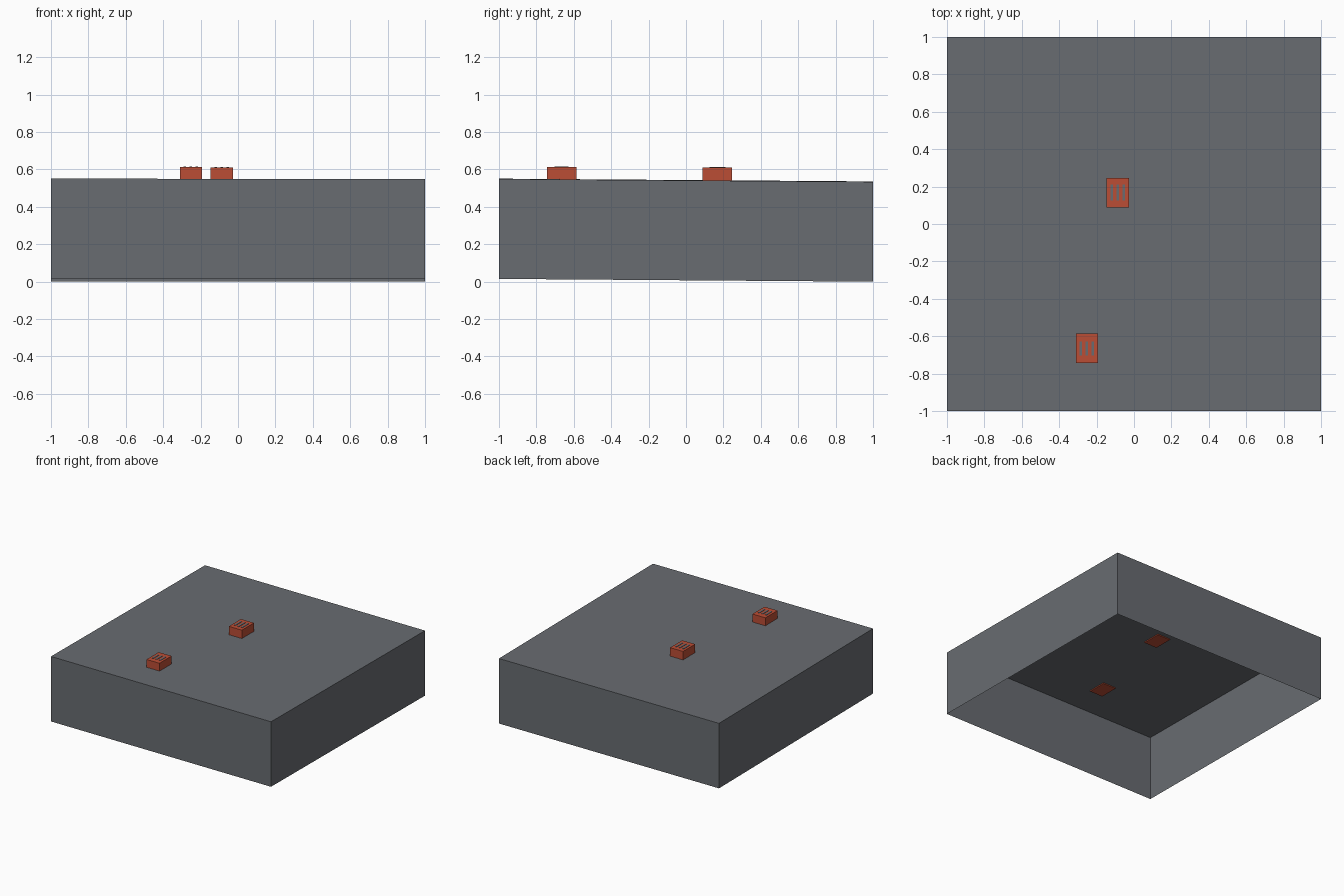
import bpy, bmesh
from mathutils import Vector

if "Cube" in bpy.data.objects:
    bpy.data.objects.remove(bpy.data.objects["Cube"], do_unlink=True)


def material(name, rgb):
    m = bpy.data.materials.new(name)
    m.use_nodes = True
    m.diffuse_color = (*rgb, 1)
    m.node_tree.nodes["Principled BSDF"].inputs["Base Color"].default_value = (*rgb, 1)
    return m


GREY = material("slate grey", (0.14, 0.15, 0.165))
RED = material("brick red", (0.50, 0.075, 0.035))


def finish(bm, name, *mats):
    mesh = bpy.data.meshes.new(name)
    bm.to_mesh(mesh)
    bm.free()
    for m in mats:
        mesh.materials.append(m)
    obj = bpy.data.objects.new(name, mesh)
    bpy.context.collection.objects.link(obj)
    return obj


def ground_height(x, y):
    return 0.542 - 0.0075 * y - 0.001 * x


# Gently sloping slab: a top sheet with skirts, open underneath
bm = bmesh.new()
bmesh.ops.create_grid(bm, x_segments=8, y_segments=8, size=1)
for v in bm.verts:
    v.co.z = ground_height(v.co.x, v.co.y)
rim = [e for e in bm.edges if e.is_boundary]
skirt = bmesh.ops.extrude_edge_only(bm, edges=rim)["geom"]
for v in skirt:
    if isinstance(v, bmesh.types.BMVert):
        v.co.z -= 0.534
bmesh.ops.recalc_face_normals(bm, faces=bm.faces)
finish(bm, "ground_slab", GREY)


def add_box(bm, center, size, mat):
    made = bmesh.ops.create_cube(bm, size=1)["verts"]
    for v in made:
        v.co = Vector(center) + v.co * Vector(size)
    for f in {f for v in made for f in v.link_faces}:
        f.material_index = mat


# Red boxes with three grey strips on the lid
def crate(name, x, y, top, strip_length):
    bm = bmesh.new()
    low = ground_height(x, y) - 0.008
    add_box(bm, (x, y, (low + top) / 2), (0.118, 0.157, top - low), 0)
    for i in (-1, 0, 1):
        add_box(bm, (x + i * 0.032, y, top), (0.014, strip_length, 0.006), 1)
    finish(bm, name, RED, GREY)


crate("front_crate", -0.252, -0.665, 0.612, 0.075)
crate("rear_crate", -0.087, 0.168, 0.610, 0.085)
